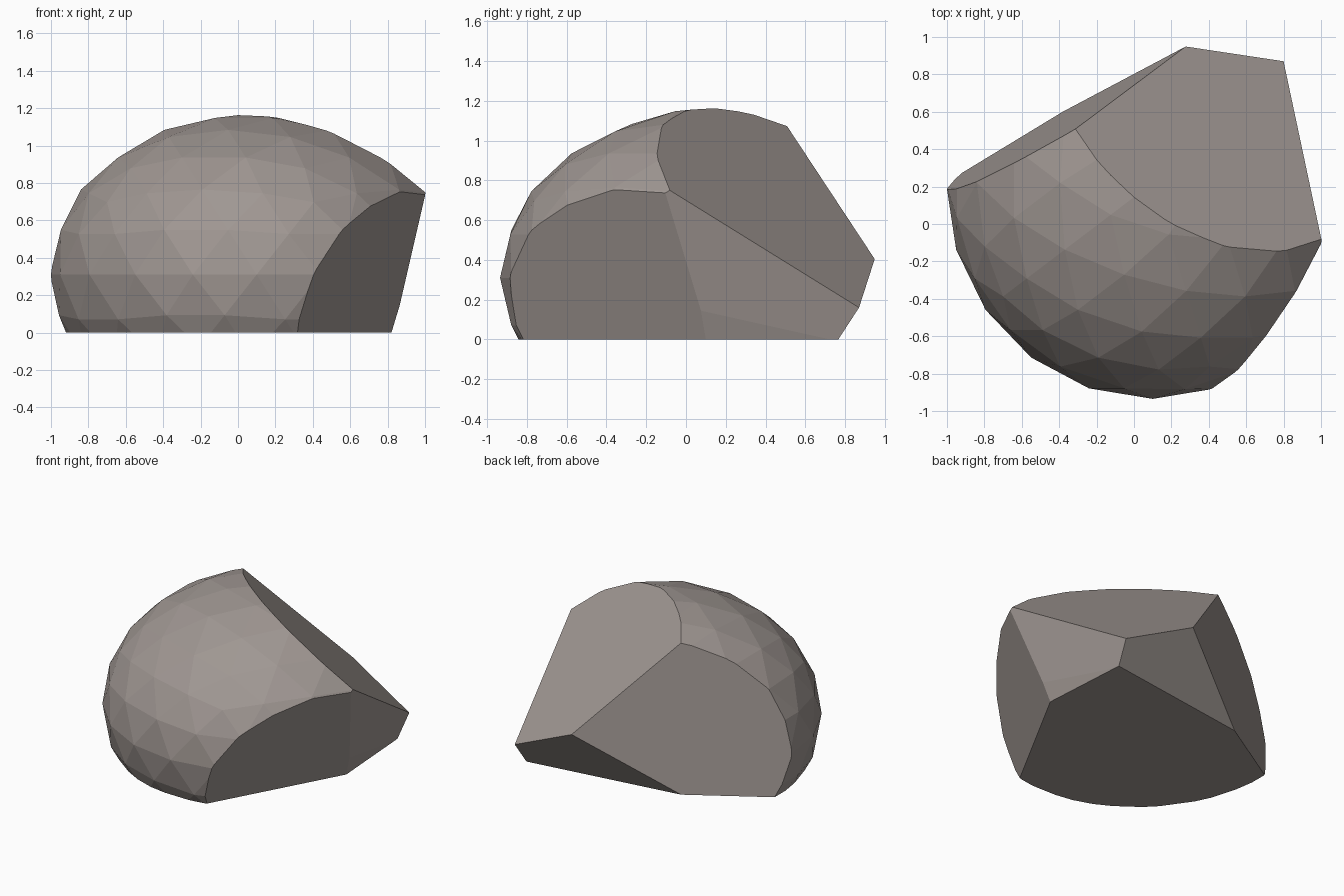
import bpy
import bmesh
from mathutils import Matrix, Vector

default = bpy.data.objects.get("Cube")
if default:
    bpy.data.objects.remove(default, do_unlink=True)

# Warm grey stone
stone = bpy.data.materials.new("warm_grey_stone")
stone.use_nodes = True
colour = (0.35, 0.31, 0.29, 1.0)
stone.diffuse_color = colour
bsdf = stone.node_tree.nodes["Principled BSDF"]
bsdf.inputs["Base Color"].default_value = colour
bsdf.inputs["Roughness"].default_value = 0.9

# Faceted boulder: a squashed icosphere
bm = bmesh.new()
bmesh.ops.create_icosphere(
    bm, subdivisions=3, radius=1.0,
    matrix=Matrix.Translation((0.1, 0.22, 0.31)) @ Matrix.Diagonal((1.105, 1.155, 0.865, 1)))

# Broken faces: outward normal and plane offset, dot(normal, point) = offset
cuts = [
    ((0.0, 0.0, -1.0), 0.0),              # flat underside
    ((0.652, 0.837, 1.127), 1.43),        # large sloping back face
    ((0.6935, -0.3796, -0.275), 0.531),   # front side face
    ((0.4756, 0.0406, -0.0975), 0.4),     # side face
    ((1.0, 0.066, -0.292), 0.827),        # shallow chip below the side face
    ((-0.405, 0.6675, 0.083), 0.555),     # steep back face
    ((-0.143, 1.0, -0.629), 0.655),       # undercut back face
]


def slice_off(normal, offset):
    """Remove everything beyond a plane and cap the opening."""
    n = Vector(normal)
    bmesh.ops.bisect_plane(
        bm, geom=bm.verts[:] + bm.edges[:] + bm.faces[:], dist=1e-5,
        plane_co=n * (offset / n.length_squared), plane_no=n, clear_outer=True)
    rim = [e for e in bm.edges if e.is_boundary]
    bmesh.ops.holes_fill(bm, edges=rim, sides=0)


for normal, offset in cuts:
    slice_off(normal, offset)

bmesh.ops.recalc_face_normals(bm, faces=bm.faces[:])
for face in bm.faces:
    face.smooth = False

mesh = bpy.data.meshes.new("boulder")
bm.to_mesh(mesh)
bm.free()
mesh.materials.append(stone)
boulder = bpy.data.objects.new("boulder", mesh)
bpy.context.collection.objects.link(boulder)
